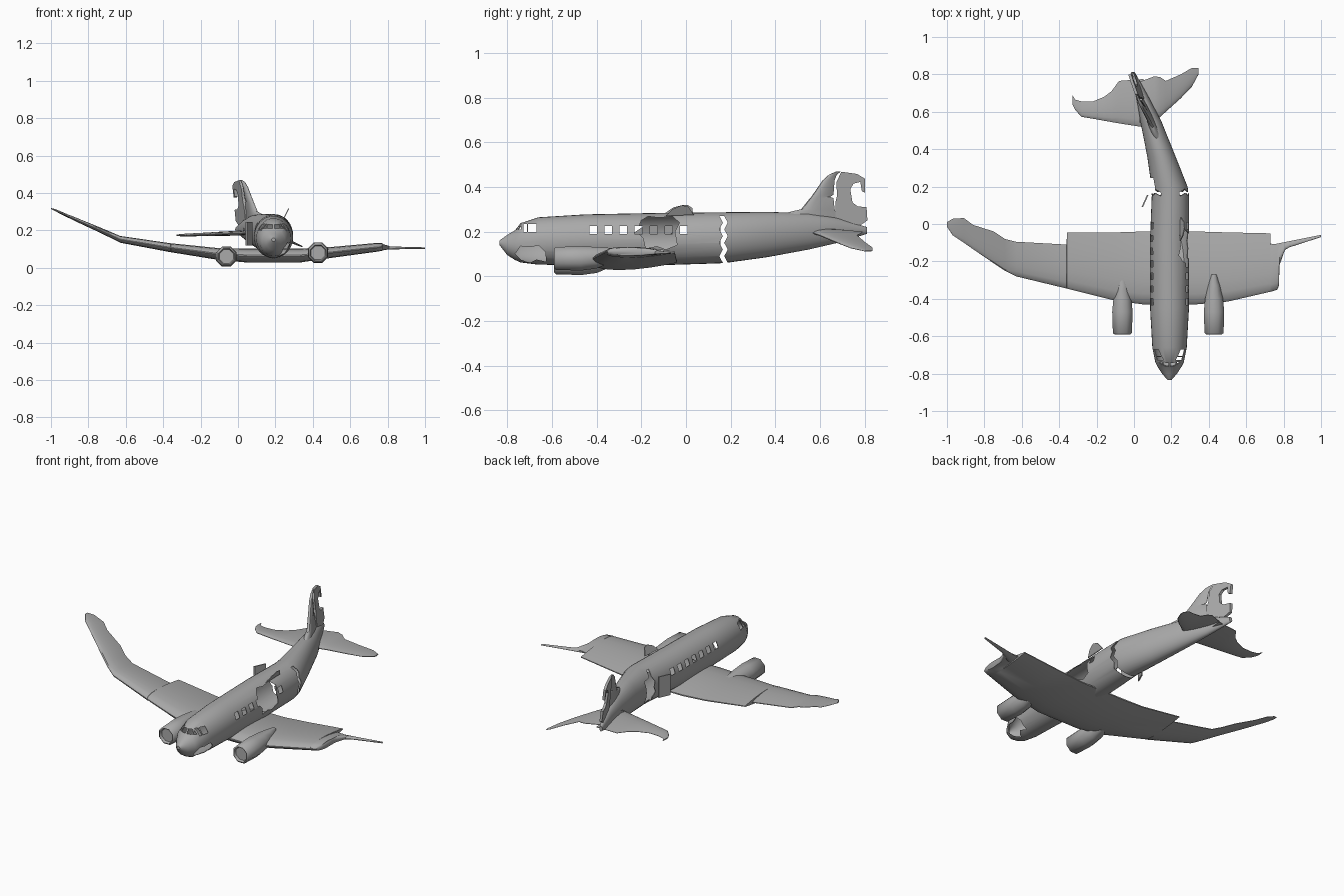
import bpy, bmesh, math
from mathutils import Vector

default = bpy.data.objects.get("Cube")
if default:
    bpy.data.objects.remove(default, do_unlink=True)

metal = bpy.data.materials.new("bare_metal_grey")
metal.use_nodes = True
GREY = (0.40, 0.40, 0.40, 1)
metal.diffuse_color = GREY
metal.node_tree.nodes["Principled BSDF"].inputs["Base Color"].default_value = GREY


def select_only(ob):
    bpy.ops.object.select_all(action="DESELECT")
    ob.select_set(True)
    bpy.context.view_layer.objects.active = ob


def finish(bm, name, smooth=35):
    """Turn a bmesh into a shaded object."""
    bmesh.ops.recalc_face_normals(bm, faces=bm.faces)
    mesh = bpy.data.meshes.new(name)
    bm.to_mesh(mesh)
    bm.free()
    ob = bpy.data.objects.new(name, mesh)
    bpy.context.collection.objects.link(ob)
    mesh.materials.append(metal)
    if smooth:
        select_only(ob)
        bpy.ops.object.shade_smooth_by_angle(angle=math.radians(smooth))
    return ob


def loft(name, rings, smooth=35):
    """Skin a row of closed rings and cap both ends."""
    bm = bmesh.new()
    loops = [[bm.verts.new(p) for p in ring] for ring in rings]
    n = len(loops[0])
    for a, b in zip(loops, loops[1:]):
        for i in range(n):
            j = (i + 1) % n
            bm.faces.new((a[i], a[j], b[j], b[i]))
    bm.faces.new(loops[0])
    bm.faces.new(loops[-1])
    return finish(bm, name, smooth)


def oval(x, y, z, width, height, sides, turn=0):
    angles = [math.tau * (i + turn) / sides for i in range(sides)]
    return [(x + width * math.sin(a), y, z + height * math.cos(a)) for a in angles]


def aerofoil(sections, place, steps=8):
    """Rings from (span, lead, trail, offset, thickness); place maps to 3D."""
    rings = []
    for span, lead, trail, offset, thick in sections:
        upper, lower = [], []
        for i in range(steps + 1):
            t = (1 - math.cos(math.pi * i / steps)) / 2
            half = thick / 2 * (2.5 * math.sqrt(t) * (1 - t) + 0.1)
            chord = lead + (trail - lead) * t
            upper.append(place(span, chord, offset + half))
            lower.append(place(span, chord, offset - half))
        rings.append(upper + lower[::-1])
    return rings


def flat(span, chord, offset):
    return (span, chord, offset)


def prism(name, outline, near, far, smooth=0):
    """Extrude a (y, z) outline between two x functions."""
    bm = bmesh.new()
    a = [bm.verts.new((near(y, z), y, z)) for y, z in outline]
    b = [bm.verts.new((far(y, z), y, z)) for y, z in outline]
    bm.faces.new(a)
    bm.faces.new(b[::-1])
    for i in range(len(a)):
        j = (i + 1) % len(a)
        bm.faces.new((a[i], b[i], b[j], a[j]))
    return finish(bm, name, smooth)


def cut(target, outline, x0, x1):
    """Cut an outline through the target sideways from x0 to x1."""
    cutter = prism("cutter", outline, lambda y, z: x0, lambda y, z: x1)
    cutter.hide_render = True
    mod = target.modifiers.new("hole", "BOOLEAN")
    mod.operation, mod.solver, mod.object = "DIFFERENCE", "EXACT", cutter
    select_only(target)
    bpy.ops.object.modifier_apply(modifier=mod.name)
    bpy.data.objects.remove(cutter, do_unlink=True)


def box(y0, y1, z0, z1):
    return [(y0, z0), (y1, z0), (y1, z1), (y0, z1)]


# Fuselage: y, centre x, bottom, top, half width; the tail is bent aside
stations = [
    (-.835, .19, .14, .16, .01), (-.8, .19, .095, .185, .04),
    (-.765, .19, .073, .206, .063), (-.74, .19, .062, .238, .076),
    (-.66, .19, .052, .264, .092), (-.45, .19, .05, .277, .104),
    (-.1, .19, .05, .284, .105), (.15, .195, .058, .286, .1),
    (.2, .19, .063, .287, .096), (.36, .147, .085, .288, .076),
    (.55, .09, .12, .283, .056), (.68, .045, .15, .26, .033),
    (.81, -.005, .19, .22, .01)]
fuselage = loft("fuselage", [oval(x, y, (lo + hi) / 2, w, (hi - lo) / 2, 32)
                             for y, x, lo, hi, w in stations], 0)
shell = fuselage.modifiers.new("skin", "SOLIDIFY")
shell.thickness = 0.004
shell.offset = -1
select_only(fuselage)
bpy.ops.object.modifier_apply(modifier=shell.name)

# Cabin windows on both sides
for i in range(7):
    y = -.415 + i * .0675
    cut(fuselage, box(y - .017, y + .017, .19, .226), -.2, .5)

# Cockpit side panes and windscreen panes
for y0, y1 in ((-.728, -.712), (-.706, -.67)):
    cut(fuselage, box(y0, y1, .198, .234), -.2, .5)
for x in (-.05, -.018, .018, .05):
    cut(fuselage, box(-.9, -.738, .209, .232), .19 + x - .013, .19 + x + .013)

# Torn holes in the nose and the left flank, and the rear door opening
nose_tear = [(-.765, .1), (-.74, .135), (-.7, .13), (-.66, .138), (-.63, .11),
             (-.625, .065), (-.67, .075), (-.7, .06), (-.74, .075)]
flank_tear = [(-.22, .2), (-.2, .25), (-.17, .268), (-.12, .262), (-.06, .268),
              (-.03, .24), (-.05, .2), (-.04, .14), (-.09, .12), (-.13, .135),
              (-.18, .125), (-.19, .17)]
cut(fuselage, nose_tear, .2, .4)
cut(fuselage, flank_tear, .2, .4)
cut(fuselage, box(.17, .245, .11, .24), -.1, .17)

# Jagged crack around the hull
front = [(.157 + .008 * (-1) ** i, .06 + i * .03) for i in range(8)]
crack = front + [(y + .022, z) for y, z in reversed(front)]
cut(fuselage, crack, -.2, .5)
select_only(fuselage)
bpy.ops.object.shade_smooth_by_angle(angle=math.radians(35))

# Peeled skin above the flank tear, and the door hanging loose
prism("peeled_skin", [(-.09, .27), (-.06, .3), (-.02, .318), (.01, .312), (.035, .275)],
      lambda y, z: .245 + (z - .27) * .5, lambda y, z: .25 + (z - .27) * .5)
prism("loose_door", box(.09, .155, .12, .245),
      lambda y, z: .04 + (y - .09) * .45, lambda y, z: .048 + (y - .09) * .45)

# Main wing: span, lead, trail, height, thickness
loft("main_wing", aerofoil([
    (-1, -.015, .01, .317, .006), (-.97, -.06, .028, .305, .012),
    (-.91, -.1, .032, .277, .016), (-.86, -.135, -.005, .255, .02),
    (-.75, -.21, -.04, .207, .026), (-.69, -.25, -.08, .18, .03),
    (-.63, -.28, -.095, .152, .034), (-.36, -.345, -.11, .107, .045),
    (-.359, -.345, -.045, .107, .045), (-.1, -.41, -.045, .073, .06),
    (.05, -.43, -.04, .065, .07), (.33, -.43, -.04, .065, .07),
    (.5, -.415, -.045, .082, .055), (.73, -.362, -.05, .108, .045),
    (.731, -.362, -.105, .108, .045), (.765, -.352, -.11, .111, .04),
    (.775, -.33, -.11, .111, .036), (.778, -.22, -.11, .11, .03),
    (.81, -.13, -.1, .108, .015)], flat))
loft("torn_wing_spar", aerofoil([
    (.74, -.18, -.11, .106, .025), (.83, -.125, -.092, .106, .014),
    (1, -.07, -.058, .105, .008)], flat))

# Tailplane halves with ragged trailing edges
loft("right_tailplane", aerofoil([
    (-.33, .64, .692, .174, .006), (-.315, .61, .665, .174, .01),
    (-.28, .573, .655, .175, .014), (-.22, .563, .655, .177, .016),
    (-.16, .552, .68, .179, .018), (-.12, .545, .71, .181, .02),
    (-.08, .538, .765, .182, .022), (.05, .518, .775, .187, .026)], flat))
loft("left_tailplane", aerofoil([
    (.03, .54, .76, .2, .026), (.11, .555, .79, .198, .024),
    (.14, .572, .785, .193, .022), (.17, .6, .765, .183, .02),
    (.25, .672, .8, .153, .016), (.31, .735, .835, .128, .012),
    (.345, .8, .834, .113, .006)], flat))


# Fin and rudder follow the bent tail and lean over
def fin_centre(y, z):
    return .1 - .37 * (y - .52) - .12 * (z - .28)


def upright(span, chord, offset):
    return (fin_centre(chord, span) + offset, chord, span)


loft("fin", aerofoil([
    (.23, .4, .675, 0, .05), (.287, .46, .67, 0, .036), (.3, .515, .665, 0, .03),
    (.35, .555, .66, 0, .026), (.355, .56, .645, 0, .026), (.365, .567, .66, 0, .025),
    (.43, .612, .665, 0, .02), (.455, .64, .675, 0, .016),
    (.47, .675, .695, 0, .008)], upright))
prism("rudder", [(.67, .25), (.668, .33), (.676, .36), (.673, .42), (.695, .468),
                 (.765, .458), (.8, .437), (.8, .375), (.787, .38), (.78, .422),
                 (.75, .415), (.735, .39), (.745, .33), (.77, .312), (.808, .31),
                 (.812, .25), (.78, .228)],
      lambda y, z: fin_centre(y, z) - .008, lambda y, z: fin_centre(y, z) + .008)

# Engine nacelles: y, radius, rise; the face is recessed
nacelle = [(-.575, .04, 0), (-.59, .046, 0), (-.583, .055, 0), (-.47, .059, 0),
           (-.4, .052, .003), (-.33, .034, .015), (-.27, .014, .028)]
for side, x, z in (("right", -.062, .06), ("left", .428, .08)):
    loft(side + "_engine", [oval(x, y, z + rise, r, r, 8, .5)
                            for y, r, rise in nacelle], 50)
